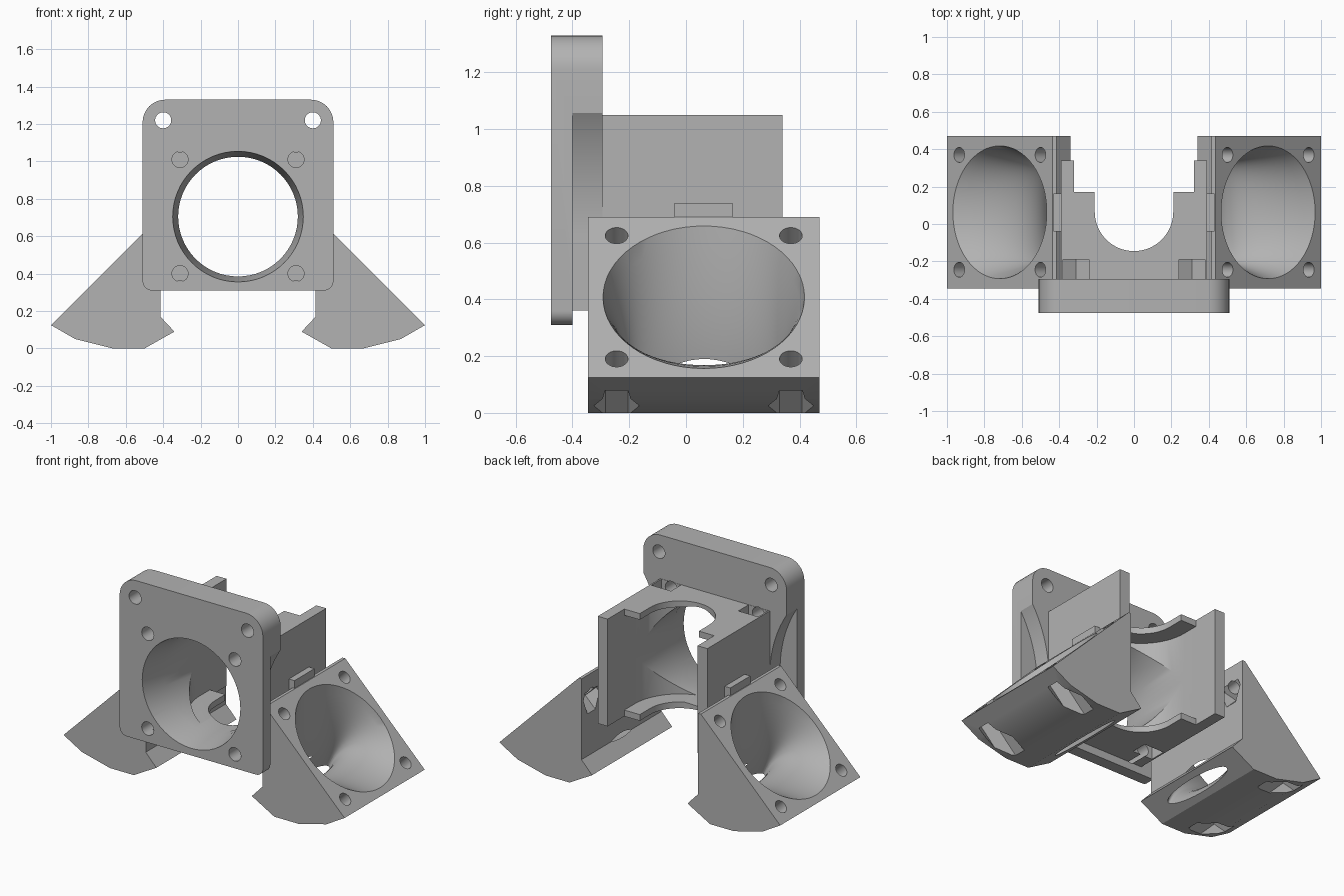
import bpy, bmesh, math
from mathutils import Vector as V

cube = bpy.data.objects.get("Cube")
if cube:
    bpy.data.objects.remove(cube, do_unlink=True)

grey = bpy.data.materials.new("plain_grey")
grey.use_nodes = True
grey.diffuse_color = (0.45, 0.45, 0.45, 1)
grey.node_tree.nodes["Principled BSDF"].inputs["Base Color"].default_value = (0.45, 0.45, 0.45, 1)


def loft(name, rings):
    """Closed solid through matching rings of points."""
    bm = bmesh.new()
    loops = [[bm.verts.new(p) for p in ring] for ring in rings]
    n = len(loops[0])
    for a, b in zip(loops, loops[1:]):
        for i in range(n):
            bm.faces.new((a[i], a[(i + 1) % n], b[(i + 1) % n], b[i]))
    bm.faces.new(loops[0])
    bm.faces.new(loops[-1])
    bmesh.ops.recalc_face_normals(bm, faces=bm.faces)
    mesh = bpy.data.meshes.new(name)
    bm.to_mesh(mesh)
    bm.free()
    mesh.materials.append(grey)
    ob = bpy.data.objects.new(name, mesh)
    bpy.context.collection.objects.link(ob)
    return ob


def prism_y(name, pts, y0, y1):
    return loft(name, [[V((x, y, z)) for x, z in pts] for y in (y0, y1)])


def box(name, x0, x1, y0, y1, z0, z1):
    return prism_y(name, [(x0, z0), (x1, z0), (x1, z1), (x0, z1)], y0, y1)


def tube(name, start, end, r1, r2=None, sides=32, ref=(1, 0, 0)):
    start, end, u = V(start), V(end), V(ref)
    w = (end - start).normalized().cross(u)
    turn = [2 * math.pi * i / sides for i in range(sides)]
    ring = lambda c, r: [c + r * (math.cos(t) * u + math.sin(t) * w) for t in turn]
    return loft(name, [ring(start, r1), ring(end, r2 or r1)])


def combine(ob, others, op="DIFFERENCE"):
    bpy.context.view_layer.objects.active = ob
    for other in others:
        mod = ob.modifiers.new("bool", "BOOLEAN")
        mod.operation, mod.solver, mod.object = op, "EXACT", other
        bpy.ops.object.modifier_apply(modifier=mod.name)
        bpy.data.objects.remove(other, do_unlink=True)


def rounded_outline(half, z0, z1, r_low, r_high):
    pts = []
    corners = [(half, z0, r_low, -90), (half, z1, r_high, 0),
               (-half, z1, r_high, 90), (-half, z0, r_low, 180)]
    for x, z, r, start in corners:
        cx = x - math.copysign(r, x)
        cz = z + r if z == z0 else z - r
        for k in range(9):
            a = math.radians(start + 90 * k / 8)
            pts.append((cx + r * math.cos(a), cz + r * math.sin(a)))
    return pts


def finish(ob):
    bpy.ops.object.select_all(action="DESELECT")
    ob.select_set(True)
    bpy.context.view_layer.objects.active = ob
    bpy.ops.object.shade_smooth_by_angle(angle=math.radians(20))


MID_Z, MID_Y = 0.705, 0.065

# Mounting plate, relieved behind at the lower sides
plate = prism_y("mounting_bracket", rounded_outline(0.51, 0.31, 1.33, 0.05, 0.12), -0.475, -0.295)
cuts = [box("cut", -0.6, 0.6, -0.4, -0.2, 0.2, 0.6)]
for s in (-1, 1):
    cuts.append(tube("cut", (s * 1.19, -0.4, 0.635), (s * 1.19, -0.2, 0.635), 0.8, sides=128))
combine(plate, cuts)

# Housing behind the plate
combine(plate, [box("housing", -0.39, 0.39, -0.41, 0.34, 0.36, 1.05)], "UNION")
cuts = [
    # Upright round chamber, open at the back
    tube("cut", (0, MID_Y, 0.4), (0, MID_Y, 1.01), 0.32, sides=64),
    box("cut", -0.32, 0.32, MID_Y, 0.6, 0.4, 1.01),
    # Slots in the two shelves
    tube("cut", (0, MID_Y, 0.2), (0, MID_Y, 1.2), 0.21, sides=64),
    box("cut", -0.21, 0.21, MID_Y, 0.6, 0.2, 1.2),
    box("cut", -0.32, 0.32, 0.17, 0.6, 0.2, 1.2),
    # Flared front opening
    tube("cut", (0, -0.48, MID_Z), (0, -0.3, MID_Z), 0.35, 0.32, 64),
    tube("cut", (0, -0.31, MID_Z), (0, MID_Y, MID_Z), 0.32, sides=64),
]
for s in (-1, 1):
    x = s * 0.31
    # Corner holes, screw holes and captive nut pockets
    cuts.append(tube("cut", (s * 0.4, -0.6, 1.22), (s * 0.4, 0, 1.22), 0.043))
    for z, out in ((1.01, 1), (0.4, -1)):
        cuts.append(tube("cut", (x, -0.6, z), (x, -0.2, z), 0.043))
        r = 0.081
        h = r / 2
        pocket = [(x - 0.07, z + out * 0.2), (x - 0.07, z - out * h), (x, z - out * r),
                  (x + 0.07, z - out * h), (x + 0.07, z + out * 0.2)]
        cuts.append(prism_y("cut", pocket, -0.293, -0.19))
combine(plate, cuts)
finish(plate)

# Angled fan duct, then mirrored to the other side
outline = [(1, 0.125), (0.87, 0.05), (0.67, 0), (0.5, 0), (0.34, 0.09),
           (0.415, 0.17), (0.415, 0.69), (0.435, 0.69)]
duct = prism_y("fan_ducts", outline, -0.345, 0.47)
centre = V((0.7175, MID_Y - 0.0025, 0.4075))
slope = V((1, 0, -1)).normalized()
inward = V((-1, 0, -1)).normalized()
across = V((0, 1, 0))

# Curved funnel from the round inlet to the oval outlet
outlet = V((0.42, MID_Y, 0.045))
lip = V((0.16, 0, -0.09)).normalized()
exit_dir = V((-0.09, 0, -0.16)).normalized()
steps = 12
rings = [[] for _ in range(steps + 3)]
for i in range(64):
    a = 2 * math.pi * i / 64
    c, s = math.cos(a), math.sin(a)
    p0 = centre + 0.355 * (c * slope + s * across)
    p2 = outlet + 0.05 * c * lip + 0.26 * s * across
    p1 = p2 + V((0.08, 0, 0.19))
    rings[0].append(p0 - inward * 0.03)
    for k in range(steps + 1):
        t = k / steps
        rings[k + 1].append((1 - t) ** 2 * p0 + 2 * t * (1 - t) * p1 + t * t * p2)
    rings[-1].append(p2 + exit_dir * 0.05)
cuts = [loft("cut", rings)]

# Screw holes with hexagonal nut recesses
for i in (-1, 1):
    for j in (-1, 1):
        p = centre + 0.307 * (i * slope + j * across)
        cuts.append(tube("cut", p - inward * 0.05, p + inward * 0.4, 0.04, ref=across))
        cuts.append(tube("cut", p + inward * 0.09, p + inward * 0.4, 0.08, sides=6, ref=across))
combine(duct, cuts)

# Small tab joining duct and housing
tab = box("joining_tabs", 0.38, 0.43, -0.04, 0.163, 0.6, 0.74)

for ob in (duct, tab):
    finish(ob)
    ob.modifiers.new("both_sides", "MIRROR")
